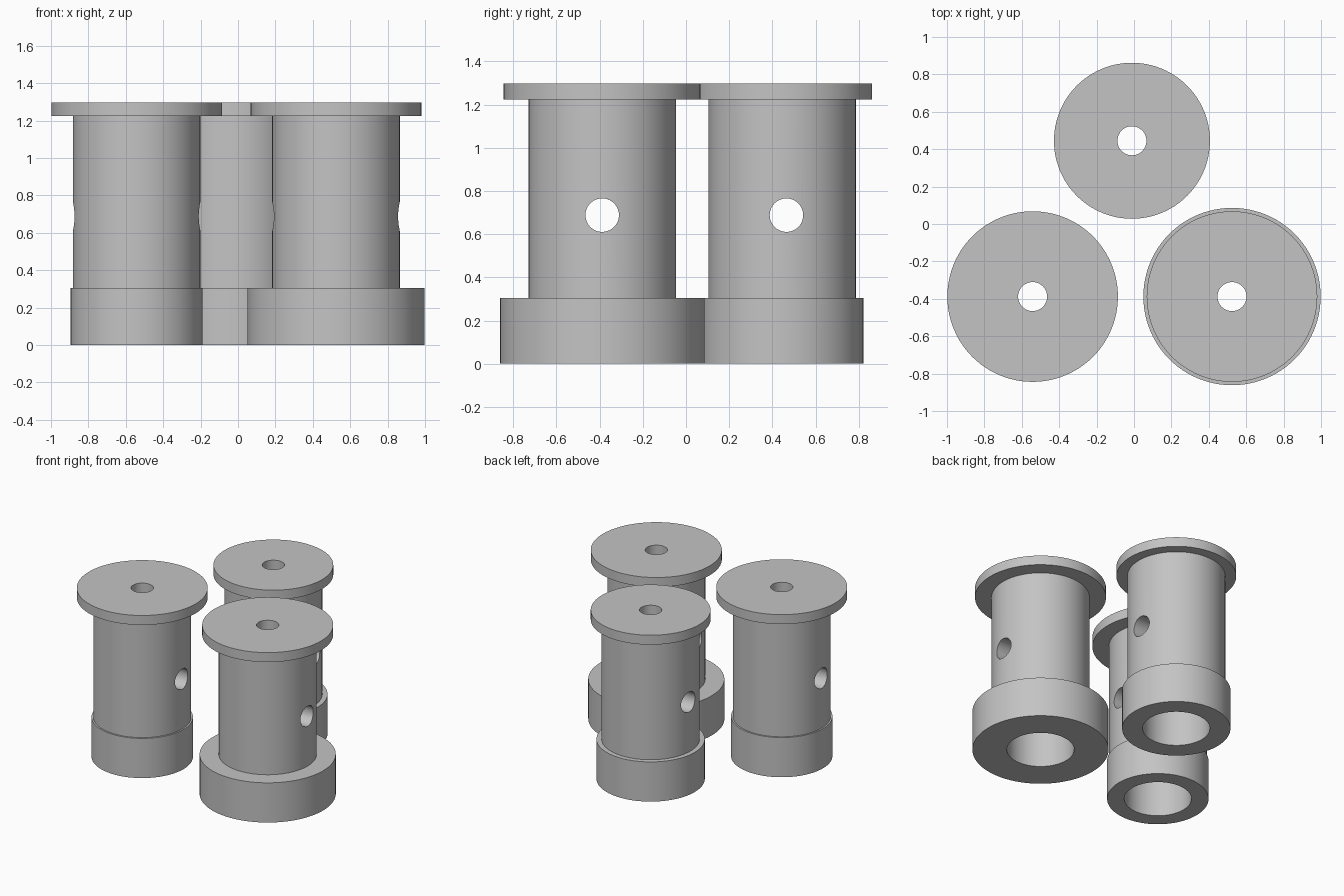
import bpy, bmesh, math
from mathutils import Matrix

if "Cube" in bpy.data.objects:
    bpy.data.objects.remove(bpy.data.objects["Cube"])

SEG = 96
BASE_TOP, FLANGE_LOW, TOP = 0.305, 1.224, 1.297
BODY_R, BORE_R, HOLE_R, HOLE_Z = 0.341, 0.234, 0.0775, 0.688

grey = bpy.data.materials.new("plain_grey")
grey.diffuse_color = (0.55, 0.55, 0.55, 1)
grey.use_nodes = True
grey.node_tree.nodes["Principled BSDF"].inputs["Base Color"].default_value = grey.diffuse_color


def new_object(name, bm, x, y):
    bmesh.ops.recalc_face_normals(bm, faces=bm.faces)
    mesh = bpy.data.meshes.new(name)
    bm.to_mesh(mesh)
    bm.free()
    mesh.materials.append(grey)
    ob = bpy.data.objects.new(name, mesh)
    ob.location = (x, y, 0)
    bpy.context.collection.objects.link(ob)
    return ob


def lathe(profile):
    # Revolve a closed (radius, height) outline around z
    bm = bmesh.new()
    rings = []
    for r, z in profile:
        rings.append([bm.verts.new((r * math.cos(2 * math.pi * i / SEG),
                                    r * math.sin(2 * math.pi * i / SEG), z))
                      for i in range(SEG)])
    for a, b in zip(rings, rings[1:] + rings[:1]):
        for i in range(SEG):
            j = (i + 1) % SEG
            bm.faces.new((a[i], a[j], b[j], b[i]))
    return bm


def spool(name, x, y, base_r, flange_r, hole_dy=0.0):
    # Base collar, body, top flange, axial hole and wide bottom bore
    ob = new_object(name, lathe([
        (BORE_R, 0), (base_r, 0), (base_r, BASE_TOP), (BODY_R, BASE_TOP),
        (BODY_R, FLANGE_LOW), (flange_r, FLANGE_LOW), (flange_r, TOP),
        (HOLE_R, TOP), (HOLE_R, BASE_TOP), (BORE_R, BASE_TOP)]), x, y)

    # Cross hole through the body along x
    bm = bmesh.new()
    bmesh.ops.create_cone(
        bm, cap_ends=True, segments=48, radius1=HOLE_R, radius2=HOLE_R, depth=1.0,
        matrix=Matrix.Translation((0, hole_dy, HOLE_Z)) @ Matrix.Rotation(math.pi / 2, 4, 'Y'))
    cutter = new_object("cross_hole_cutter", bm, x, y)
    cutter.hide_render = True
    mod = ob.modifiers.new("cross_hole", 'BOOLEAN')
    mod.operation, mod.solver, mod.object = 'DIFFERENCE', 'EXACT', cutter
    bpy.context.view_layer.update()
    bpy.ops.object.select_all(action='DESELECT')
    bpy.context.view_layer.objects.active = ob
    ob.select_set(True)
    bpy.ops.object.modifier_apply(modifier=mod.name)
    bpy.data.objects.remove(cutter)
    bpy.ops.object.shade_smooth_by_angle(angle=math.radians(30))


spool("left_spool", -0.542, -0.388, 0.353, 0.456)
spool("right_spool", 0.524, -0.388, 0.474, 0.456)
spool("back_spool", -0.011, 0.445, 0.377, 0.417, 0.02)
